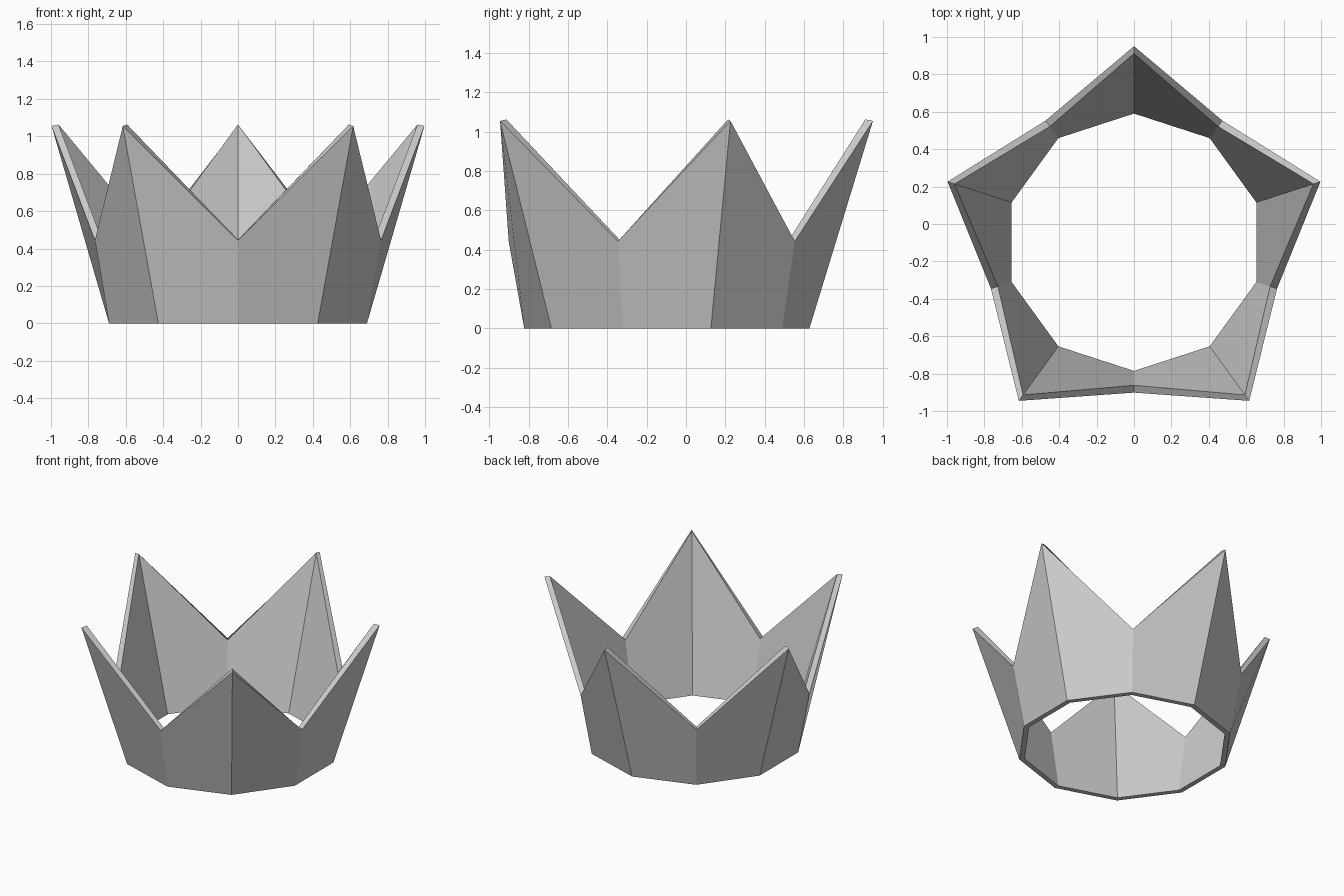
import bpy, bmesh, math

if "Cube" in bpy.data.objects:
    bpy.data.objects.remove(bpy.data.objects["Cube"])

CY = -0.0975   # ring centre, so the bounds are centred on y = 0


def ring(bm, tip, valley):
    # ten points alternating between tip and valley, each (radius, height)
    out = []
    for i in range(10):
        r, z = tip if i % 2 == 0 else valley
        a = math.radians(90 + 36 * i)
        out.append(bm.verts.new((r * math.cos(a), CY + r * math.sin(a), z)))
    return out


# Crown band: outer wall, sloping rim, inner wall, flat underside
bm = bmesh.new()
loops = [
    ring(bm, (0.725, 0), (0.725, 0)),
    ring(bm, (1.048, 1.055), (0.804, 0.443)),
    ring(bm, (1.009, 1.063), (0.765, 0.447)),
    ring(bm, (0.688, 0), (0.688, 0)),
]
for k in range(4):
    a, b = loops[k], loops[(k + 1) % 4]
    for i in range(10):
        j = (i + 1) % 10
        bm.faces.new((a[i], a[j], b[j], b[i]))
bmesh.ops.recalc_face_normals(bm, faces=bm.faces)

mesh = bpy.data.meshes.new("crown")
bm.to_mesh(mesh)
bm.free()
bpy.context.collection.objects.link(bpy.data.objects.new("crown", mesh))
